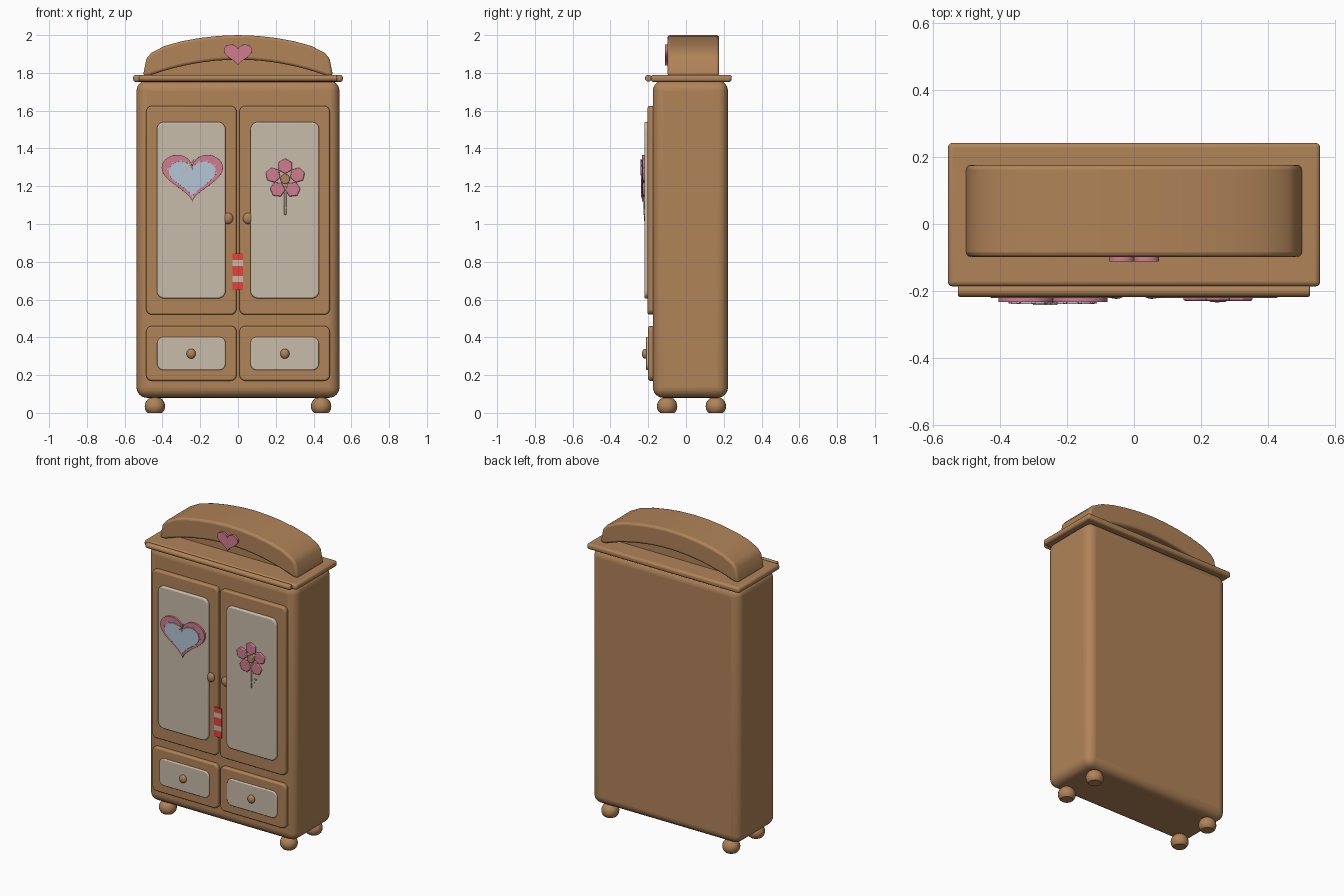
import bpy, bmesh, math
from mathutils import Matrix

if "Cube" in bpy.data.objects:
    bpy.data.objects.remove(bpy.data.objects["Cube"])

def material(name, r, g, b):
    m = bpy.data.materials.new(name)
    lin = lambda c: (c / 255 / 12.92) if c < 10 else ((c / 255 + 0.055) / 1.055) ** 2.4
    m.diffuse_color = (lin(r), lin(g), lin(b), 1)
    m.use_nodes = True
    m.node_tree.nodes["Principled BSDF"].inputs["Base Color"].default_value = m.diffuse_color
    return m

WOOD = material("warm wood", 176, 131, 88)
CREAM = material("cream panel", 201, 188, 170)
PINK = material("rose pink", 208, 124, 142)
BLUE = material("pale blue", 178, 198, 214)
RED = material("red", 234, 66, 58)

def finish(name, bm, mat, bevel=0, segs=3):
    bmesh.ops.recalc_face_normals(bm, faces=bm.faces)
    me = bpy.data.meshes.new(name)
    bm.to_mesh(me)
    bm.free()
    ob = bpy.data.objects.new(name, me)
    bpy.context.collection.objects.link(ob)
    me.materials.append(mat)
    bpy.context.view_layer.objects.active = ob
    ob.select_set(True)
    if bevel:
        b = ob.modifiers.new("bevel", 'BEVEL')
        b.width, b.segments = bevel, segs
        b.limit_method, b.angle_limit = 'ANGLE', math.radians(42)
    bpy.ops.object.shade_smooth_by_angle(angle=math.radians(40))
    ob.select_set(False)
    return ob

def plate(name, pts, y_front, y_back, mat, bevel=0, segs=3):
    """Extrude an x-z outline from y_front to y_back."""
    bm = bmesh.new()
    f = bm.faces.new([bm.verts.new((x, y_front, z)) for x, z in pts])
    new = bmesh.ops.extrude_face_region(bm, geom=[f])["geom"]
    for v in new:
        if isinstance(v, bmesh.types.BMVert):
            v.co.y = y_back
    return finish(name, bm, mat, bevel, segs)

def box(name, x0, x1, y0, y1, z0, z1, mat, bevel=0, segs=3):
    return plate(name, [(x0, z0), (x1, z0), (x1, z1), (x0, z1)], y0, y1, mat, bevel, segs)

def round_rect(x0, x1, z0, z1, r, n=6):
    pts = []
    for k, (cx, cz) in enumerate([(x1 - r, z1 - r), (x0 + r, z1 - r), (x0 + r, z0 + r), (x1 - r, z0 + r)]):
        for i in range(n + 1):
            a = math.pi / 2 * (k + i / n)
            pts.append((cx + r * math.cos(a), cz + r * math.sin(a)))
    return pts

def heart(cx, z0, w, h, n=48):
    pts = []
    for i in range(n):
        t = 2 * math.pi * i / n
        z = 13 * math.cos(t) - 5 * math.cos(2 * t) - 2 * math.cos(3 * t) - math.cos(4 * t)
        pts.append((cx + w / 2 * math.sin(t) ** 3, z0 + h * (z + 17) / 28.9))
    return pts

def ngon(cx, cz, r, n, a0=0):
    return [(cx + r * math.cos(a0 + 2 * math.pi * i / n), cz + r * math.sin(a0 + 2 * math.pi * i / n)) for i in range(n)]

def bar(cx, cz, length, width, ang):
    c, s = math.cos(ang), math.sin(ang)
    return [(cx + u * c - v * s, cz + u * s + v * c) for u, v in
            [(-length / 2, -width / 2), (length / 2, -width / 2), (length / 2, width / 2), (-length / 2, width / 2)]]

def ball(name, loc, r, scale, mat, floor=False):
    bm = bmesh.new()
    bmesh.ops.create_uvsphere(bm, u_segments=20, v_segments=12, radius=r)
    bmesh.ops.transform(bm, verts=bm.verts, matrix=Matrix.Translation(loc) @ Matrix.Diagonal((*scale, 1)))
    if floor:  # flatten the underside on the ground
        for v in bm.verts:
            v.co.z = max(v.co.z, 0)
        bmesh.ops.dissolve_degenerate(bm, dist=1e-5, edges=bm.edges)
    return finish(name, bm, mat)

# cabinet body and cornice
box("cabinet_body", -0.537, 0.537, -0.175, 0.222, 0.08, 1.76, WOOD, 0.055, 6)
box("cornice", -0.555, 0.555, -0.186, 0.242, 1.752, 1.79, WOOD, 0.014, 3)
bm = bmesh.new()
bmesh.ops.create_cone(bm, cap_ends=True, segments=16, radius1=0.018, radius2=0.018, depth=1.05)
bmesh.ops.transform(bm, verts=bm.verts,
                    matrix=Matrix.Translation((0, -0.199, 1.772)) @ Matrix.Rotation(math.pi / 2, 4, 'Y'))
finish("cornice_rod", bm, WOOD, 0.006)

# arched crown with a recessed panel below the arch
half = [(0.503, 1.785), (0.485, 1.875), (0.46, 1.905), (0.39, 1.942), (0.30, 1.967), (0.20, 1.985), (0.10, 1.996)]
outer = half + [(0, 2.0)] + [(-x, z) for x, z in reversed(half)]
inner = [(-0.47 + 0.94 * i / 16, 1.785 + 0.085 * (1 - (-1 + i / 8) ** 2)) for i in range(17)]
plate("crown_arch", outer + inner, -0.098, 0.176, WOOD, 0.014, 3)
plate("crown_panel", [(0.48, 1.78)] + [(x, z + 0.01) for x, z in reversed(inner)] + [(-0.48, 1.78)], -0.03, 0.11, WOOD)
plate("crown_heart", heart(0, 1.838, 0.15, 0.112), -0.112, -0.09, PINK, 0.007)

# doors, drawers, their panels and knobs
for side, s in (("left", -1), ("right", 1)):
    def span(a, b):
        return min(s * a, s * b), max(s * a, s * b)
    plate(side + "_door", round_rect(*span(0.008, 0.486), 0.52, 1.625, 0.03), -0.203, -0.165, WOOD, 0.009)
    plate(side + "_door_panel", round_rect(*span(0.066, 0.43), 0.606, 1.54, 0.04), -0.221, -0.19, CREAM, 0.008)
    plate(side + "_drawer", round_rect(*span(0.008, 0.486), 0.17, 0.46, 0.03), -0.2, -0.165, WOOD, 0.009)
    plate(side + "_drawer_panel", round_rect(*span(0.066, 0.428), 0.226, 0.402, 0.035), -0.211, -0.19, CREAM, 0.006)
    ball(side + "_door_knob", (s * 0.053, -0.207, 1.03), 0.027, (1, 0.6, 1.1), WOOD)
    ball(side + "_drawer_knob", (s * 0.248, -0.216, 0.313), 0.024, (1, 0.75, 1.1), WOOD)
    for end, y in (("front", -0.1), ("back", 0.158)):
        ball(f"{side}_{end}_foot", (s * 0.44, y, 0.035), 0.054, (1, 1, 0.95), WOOD, True)

# heart badge on the left door with stitches and a small clip
plate("heart_rim", heart(-0.242, 1.118, 0.325, 0.248), -0.233, -0.215, PINK, 0.005)
plate("heart_centre", heart(-0.242, 1.143, 0.25, 0.188), -0.238, -0.225, BLUE, 0.002, 1)
stitches = heart(-0.242, 1.139, 0.262, 0.197, 40)
for i in range(0, 40, 2):
    (xa, za), (xb, zb) = stitches[i], stitches[(i + 1) % 40]
    ang = math.atan2(zb - za, xb - xa)
    plate("heart_stitch", bar((xa + xb) / 2, (za + zb) / 2, 0.011, 0.005, ang), -0.2365, -0.23, CREAM)
for dx in (-0.008, 0.008):
    plate("heart_clip", bar(-0.265 + dx, 1.3 + dx, 0.085, 0.006, math.radians(52)), -0.241, -0.236, CREAM)

# flower on the right door
fx, fz = 0.25, 1.238
for i in range(5):
    a = math.pi / 2 + i * math.tau / 5
    plate("flower_petal", ngon(fx + 0.068 * math.cos(a), fz + 0.068 * math.sin(a), 0.041, 6, a), -0.229, -0.215, PINK, 0.005, 2)
plate("flower_centre", ngon(fx, fz, 0.026, 14), -0.232, -0.215, WOOD, 0.004, 2)
box("flower_stem", fx - 0.006, fx + 0.006, -0.226, -0.215, 1.048, 1.2, CREAM, 0.002, 1)
leaf = [(fx, 1.08), (fx + 0.025, 1.088), (fx + 0.045, 1.118), (fx + 0.018, 1.108)]
plate("flower_leaf", leaf, -0.226, -0.215, CREAM)

# striped strap between the doors
for i, (z0, z1) in enumerate([(0.65, 0.693), (0.693, 0.725), (0.725, 0.778), (0.778, 0.81), (0.81, 0.843)]):
    box("strap_band", -0.03, 0.027, -0.209, -0.2, z0, z1, CREAM if i % 2 else RED)
